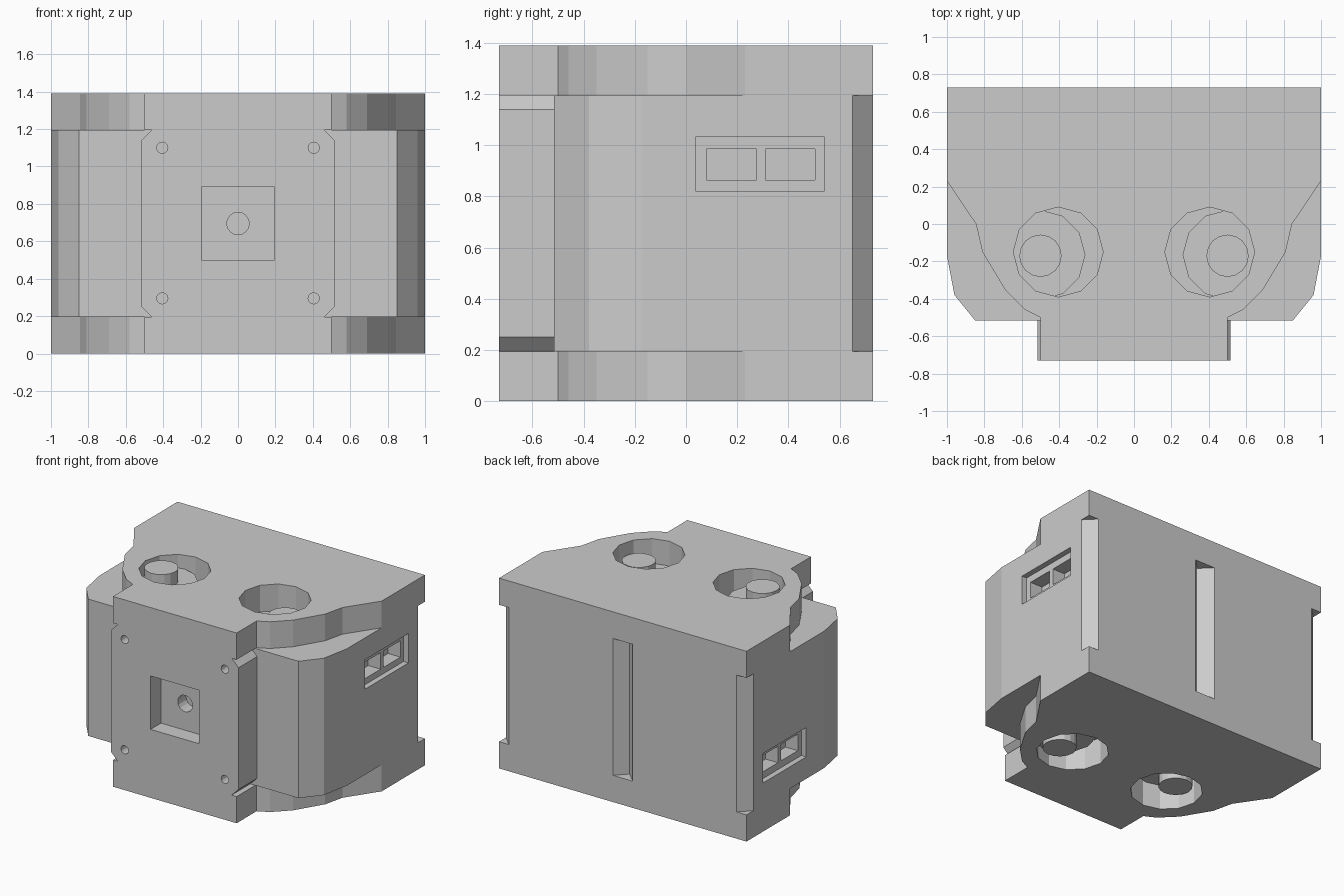
import bpy, bmesh, math
from mathutils import Matrix, Vector

if "Cube" in bpy.data.objects:
    bpy.data.objects.remove(bpy.data.objects["Cube"])

MID = 0.695  # mid height; left parts are right parts turned half round the y axis


def prism(name, pts, lo, hi, axis='z'):
    """Extrude a 2D profile along z (x,y points) or along y (x,z points)."""
    bm = bmesh.new()
    to3d = (lambda p, h: (p[0], p[1], h)) if axis == 'z' else (lambda p, h: (p[0], h, p[1]))
    a = [bm.verts.new(to3d(p, lo)) for p in pts]
    b = [bm.verts.new(to3d(p, hi)) for p in pts]
    n = len(pts)
    bm.faces.new(a)
    bm.faces.new(b)
    for i in range(n):
        bm.faces.new((a[i], a[(i + 1) % n], b[(i + 1) % n], b[i]))
    bmesh.ops.recalc_face_normals(bm, faces=bm.faces)
    me = bpy.data.meshes.new(name)
    bm.to_mesh(me)
    bm.free()
    ob = bpy.data.objects.new(name, me)
    bpy.context.collection.objects.link(ob)
    return ob


def ring(cx, cy, r, n=12):
    return [(cx + r * math.cos(2 * math.pi * i / n), cy + r * math.sin(2 * math.pi * i / n))
            for i in range(n)]


def rect(x0, x1, y0, y1):
    return [(x0, y0), (x1, y0), (x1, y1), (x0, y1)]


def cut(ob, cutters):
    for c in cutters:
        c.hide_render = True
        m = ob.modifiers.new("cut", 'BOOLEAN')
        m.operation = 'DIFFERENCE'
        m.solver = 'EXACT'
        m.object = c
        bpy.context.view_layer.objects.active = ob
        bpy.ops.object.modifier_apply(modifier=m.name)
        bpy.data.objects.remove(c)


def turned_copy(ob, name):
    me = ob.data.copy()
    me.transform(Matrix.Translation((0, 0, MID)) @ Matrix.Rotation(math.pi, 4, 'Y')
                 @ Matrix.Translation((0, 0, -MID)))
    new = bpy.data.objects.new(name, me)
    bpy.context.collection.objects.link(new)


# top and bottom plates with two round openings each
half = [(1, 0.73), (1, 0.23), (0.845, 0), (0.81, -0.15), (0.69, -0.35), (0.58, -0.46),
        (0.5, -0.5), (0.5, -0.73)]
outline = half + [(-x, y) for x, y in reversed(half)]
for name, lo, hi in (("bottom_plate", 0, 0.195), ("top_plate", 1.195, 1.39)):
    plate = prism(name, outline, lo, hi)
    cut(plate, [prism("plate_cutter", ring(s * 0.405, -0.15, 0.24), lo - 0.1, hi + 0.1)
                for s in (-1, 1)])

# front block with notched corners, square recess, shaft hole and screw holes
edge = [(0.46, 0.195), (0.515, 0.25), (0.515, 1.14), (0.46, 1.195)]
block = prism("front_block", edge + [(-x, z) for x, z in reversed(edge)], -0.73, -0.515, 'y')
cutters = [prism("recess_cutter", rect(-0.195, 0.195, 0.5, 0.89), -0.9, -0.61, 'y'),
           prism("shaft_cutter", ring(0, MID, 0.06, 16), -0.9, -0.4, 'y')]
cutters += [prism("screw_cutter", ring(x, z, 0.03), -0.9, -0.65, 'y')
            for x in (-0.405, 0.405) for z in (0.295, 1.1)]
cut(block, cutters)

# right body half with a recessed double window on its side
body = prism("right_body", [(0, 0.65), (0.08, 0.73), (0.92, 0.73), (1, 0.65), (1, -0.17),
                            (0.96, -0.38), (0.85, -0.515), (0, -0.515)], 0.195, 1.195)
cut(body, [prism("panel_cutter", rect(0.96, 1.1, 0.04, 0.54), 0.82, 1.035),
           prism("window_cutter", rect(0.86, 1.05, 0.08, 0.275), 0.865, 0.985),
           prism("window_cutter", rect(0.86, 1.05, 0.31, 0.505), 0.865, 0.985)])
turned_copy(body, "left_body")

# cells showing through the plate openings, each with a terminal post at both ends
cell = prism("right_cell_top", ring(0.5, -0.165, 0.24), 1.19, 1.21)
turned_copy(cell, "left_cell_bottom")
cell = prism("right_cell_bottom", ring(0.5, -0.165, 0.24), 0.10, 0.2)
turned_copy(cell, "left_cell_top")
post = prism("right_post_top", ring(0.5, -0.17, 0.113, 16), 1.2, 1.31)
turned_copy(post, "left_post_bottom")
post = prism("right_post_bottom", ring(0.5, -0.17, 0.113, 16), 0.003, 0.12)
turned_copy(post, "left_post_top")
